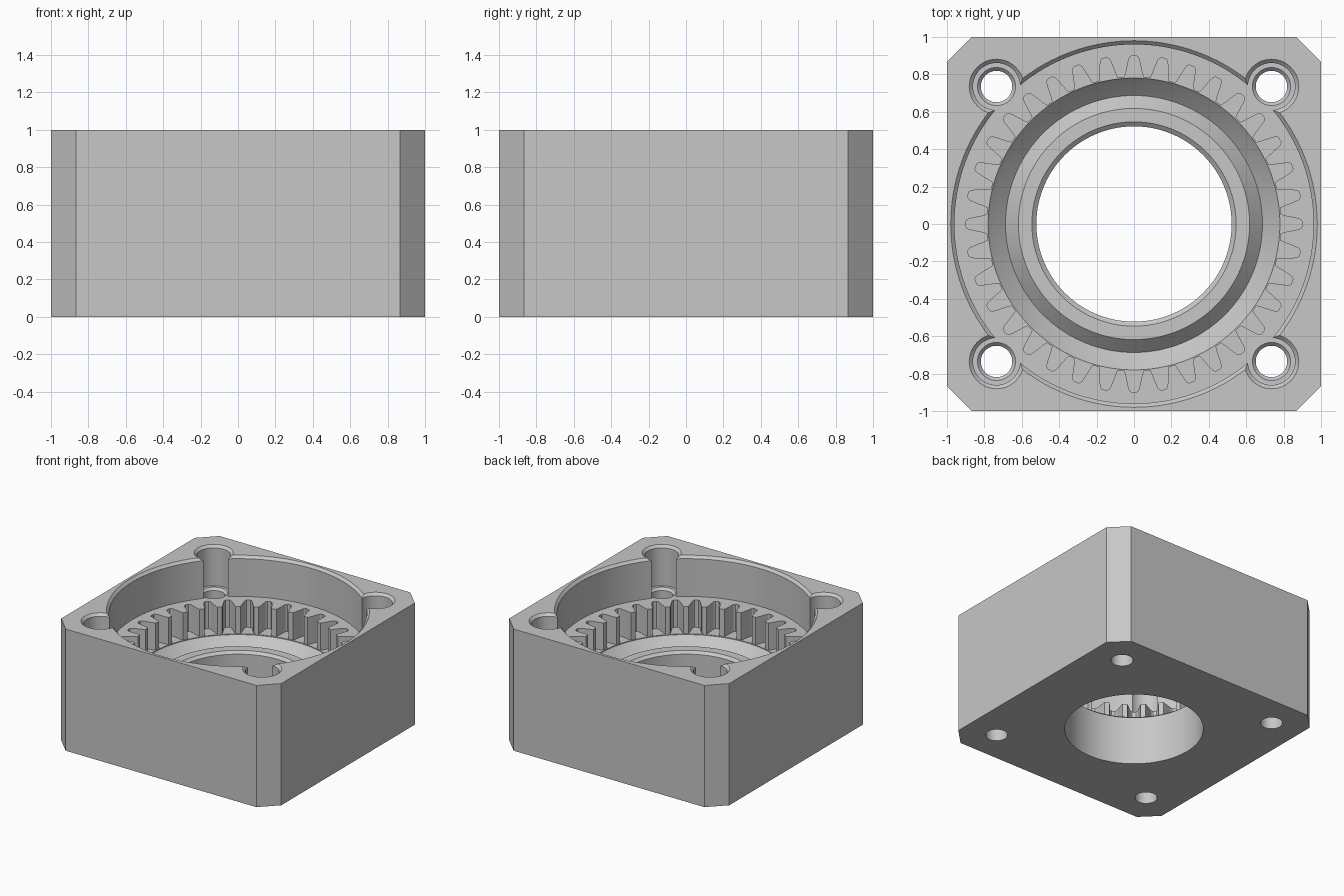
import bpy, bmesh
from math import sin, cos, tau

if "Cube" in bpy.data.objects:
    bpy.data.objects.remove(bpy.data.objects["Cube"], do_unlink=True)

TEETH = 36
GEAR_FLOOR, GEAR_TOP = 0.446, 0.67

grey = bpy.data.materials.new("light_grey")
grey.use_nodes = True
grey.diffuse_color = (0.57, 0.57, 0.57, 1)
grey.node_tree.nodes["Principled BSDF"].inputs["Base Color"].default_value = grey.diffuse_color


def finish(name, bm):
    bmesh.ops.recalc_face_normals(bm, faces=bm.faces)
    mesh = bpy.data.meshes.new(name)
    bm.to_mesh(mesh)
    bm.free()
    mesh.materials.append(grey)
    obj = bpy.data.objects.new(name, mesh)
    bpy.context.collection.objects.link(obj)
    return obj


def prism(name, outline, z0, z1):
    """Extrude a plan outline from z0 to z1."""
    bm = bmesh.new()
    face = bm.faces.new([bm.verts.new((x, y, z0)) for x, y in outline])
    geom = bmesh.ops.extrude_face_region(bm, geom=[face])["geom"]
    top = [v for v in geom if isinstance(v, bmesh.types.BMVert)]
    bmesh.ops.translate(bm, verts=top, vec=(0, 0, z1 - z0))
    return finish(name, bm)


def turned(name, profile, segments, x=0, y=0):
    """Solid of revolution from (radius, z) points, capped at both ends."""
    bm = bmesh.new()
    rings = [[bm.verts.new((x + r * cos(tau * i / segments),
                            y + r * sin(tau * i / segments), z))
              for i in range(segments)] for r, z in profile]
    for low, high in zip(rings, rings[1:]):
        for i in range(segments):
            j = (i + 1) % segments
            bm.faces.new((low[i], low[j], high[j], high[i]))
    bm.faces.new(rings[0])
    bm.faces.new(rings[-1])
    return finish(name, bm)


# Square block with chamfered corners
c = 0.867
housing = prism("gear_housing", [(c, -1), (1, -c), (1, c), (c, 1),
                                 (-c, 1), (-1, c), (-1, -c), (-c, -1)], 0, 1)

cutters = []

# Upper recess with chamfered rim
cutters.append(turned("recess_cutter", [(0.96, GEAR_TOP), (0.96, 0.98), (1.0, 1.02)], 144))

# Ring gear: gaps given as (radius, half angle) from tip to root
flank = [(0.785, 0.064), (0.81, 0.053), (0.84, 0.044), (0.87, 0.035),
         (0.89, 0.028), (0.9, 0.015)]
gap = [(r, -a) for r, a in flank] + [(r, a) for r, a in reversed(flank)]
outline = [(r * cos(tau * k / TEETH + a), r * sin(tau * k / TEETH + a))
           for k in range(TEETH) for r, a in gap]
cutters.append(prism("gear_cutter", outline, GEAR_FLOOR, 0.8))

# Centre bore, raised collar and V groove below the gear
cutters.append(turned("bore_cutter", [
    (0.522, -0.1), (0.522, 0.4), (0.546, 0.42), (0.618, 0.42), (0.687, 0.35),
    (0.762, 0.42), (0.78, 0.44), (0.78, 0.6)], 144))

# Screw holes with counterbores opening into the recess
for sx in (-1, 1):
    for sy in (-1, 1):
        cutters.append(turned("screw_hole_cutter", [
            (0.084, -0.1), (0.084, 0.65), (0.102, 0.669), (0.126, 0.669),
            (0.126, 0.98), (0.166, 1.02)], 48, sx * 0.735, sy * 0.735))

# Cut everything out of the block
bpy.ops.object.select_all(action="DESELECT")
bpy.context.view_layer.objects.active = housing
housing.select_set(True)
for cutter in cutters:
    mod = housing.modifiers.new("cut", "BOOLEAN")
    mod.operation = "DIFFERENCE"
    mod.solver = "EXACT"
    mod.object = cutter
    bpy.ops.object.modifier_apply(modifier=mod.name)
    bpy.data.objects.remove(cutter, do_unlink=True)

bpy.ops.object.shade_smooth_by_angle(angle=0.4)
